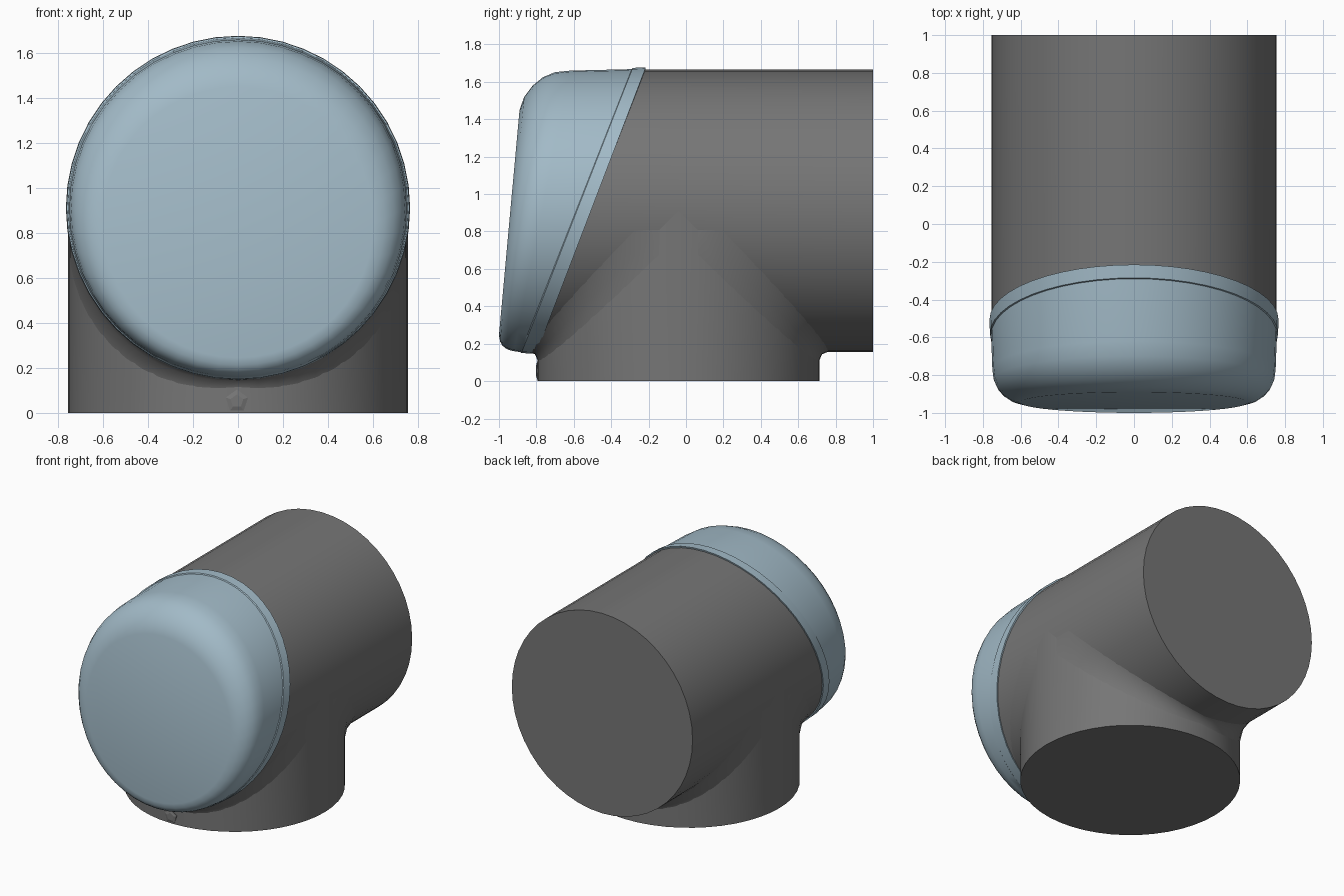
import bpy, bmesh, math

if "Cube" in bpy.data.objects:
    bpy.data.objects.remove(bpy.data.objects["Cube"])

R = 0.755        # pipe radius
ZC = 0.91        # axis height of the horizontal pipe
YC = -0.04       # axis position of the vertical pipe
N = 48


def material(name, rgb):
    m = bpy.data.materials.new(name)
    m.diffuse_color = (*rgb, 1)
    m.use_nodes = True
    m.node_tree.nodes["Principled BSDF"].inputs["Base Color"].default_value = m.diffuse_color
    return m


grey = material("dark_grey", (0.18, 0.18, 0.18))
blue = material("pale_blue", (0.36, 0.49, 0.57))


def loft(name, rings, mat, angle=35):
    """Skin closed rings of points and close both ends."""
    bm = bmesh.new()
    loops = [[bm.verts.new(p) for p in ring] for ring in rings]
    n = len(loops[0])
    for a, b in zip(loops, loops[1:]):
        for i in range(n):
            j = (i + 1) % n
            bm.faces.new((a[i], a[j], b[j], b[i]))
    bm.faces.new(loops[0])
    bm.faces.new(loops[-1])
    bmesh.ops.recalc_face_normals(bm, faces=bm.faces)
    me = bpy.data.meshes.new(name)
    bm.to_mesh(me)
    bm.free()
    ob = bpy.data.objects.new(name, me)
    bpy.context.collection.objects.link(ob)
    me.materials.append(mat)
    bpy.ops.object.select_all(action='DESELECT')
    ob.select_set(True)
    bpy.context.view_layer.objects.active = ob
    bpy.ops.object.shade_smooth_by_angle(angle=math.radians(angle))
    return ob


def tilted_ring(top, bottom):
    """Ring across the pipe, given its (y, z) at the top and bottom."""
    (yt, zt), (yb, zb) = top, bottom
    r, zc = (zt - zb) / 2, (zt + zb) / 2
    out = []
    for i in range(N):
        a = math.tau * i / N
        s = math.sin(a)
        out.append((r * math.cos(a), (yt + yb) / 2 + (yt - yb) / 2 * s, zc + r * s))
    return out


# horizontal pipe, slanted at the front under the cap
loft("horizontal_pipe", [
    tilted_ring((-0.27, ZC + R), (-0.85, ZC - R)),
    tilted_ring((1.0, ZC + R), (1.0, ZC - R))], grey)

# vertical pipe, top trimmed along the seam with the horizontal pipe
angles = [math.tau * i / N for i in range(N)]
loft("vertical_pipe", [
    [(R * math.sin(a), YC + R * math.cos(a), 0) for a in angles],
    [(R * math.sin(a), YC + R * math.cos(a), ZC - R * abs(math.cos(a))) for a in angles]],
    grey)

# softened seams, front and back
for side, label in ((1, "back"), (-1, "front")):
    rings = []
    for i in range(25):
        t = math.radians(-82 + 164 * i / 24)
        x, c = R * math.sin(t), R * math.cos(t)
        d = 0.04 + 0.09 * abs(math.sin(t))
        y, z = YC + side * c, ZC - c
        rings.append([(x, y, z - d), (x, y + side * 0.3 * d, z - 0.3 * d),
                      (x, y + side * d, z), (x, y - side * 0.005, z + 0.005)])
    loft(label + "_seam_fillet", rings, grey, 60)

# slanted end cap: thin rim band, wall, rounded edge, flat face
cap_profile = [
    ((-0.22, 1.655), (-0.80, 0.165)),
    ((-0.215, 1.677), (-0.80, 0.146)),
    ((-0.285, 1.675), (-0.88, 0.150)),
    ((-0.290, 1.668), (-0.885, 0.155)),
    ((-0.62, 1.660), (-0.92, 0.160)),
    ((-0.70, 1.652), (-0.945, 0.166)),
    ((-0.765, 1.625), (-0.965, 0.176)),
    ((-0.82, 1.580), (-0.982, 0.190)),
    ((-0.865, 1.520), (-0.994, 0.212)),
    ((-0.89, 1.450), (-1.0, 0.245)),
]
loft("end_cap", [tilted_ring(a, b) for a, b in cap_profile], blue, 40)


# small five-sided stud near the foot
def pentagon(r, y):
    return [(-0.005 + r * math.sin(math.tau * i / 5), y, 0.052 + r * math.cos(math.tau * i / 5))
            for i in range(5)]


loft("foot_stud", [pentagon(0.052, -0.785), pentagon(0.052, -0.796), pentagon(0.03, -0.802)],
     grey, 10)
